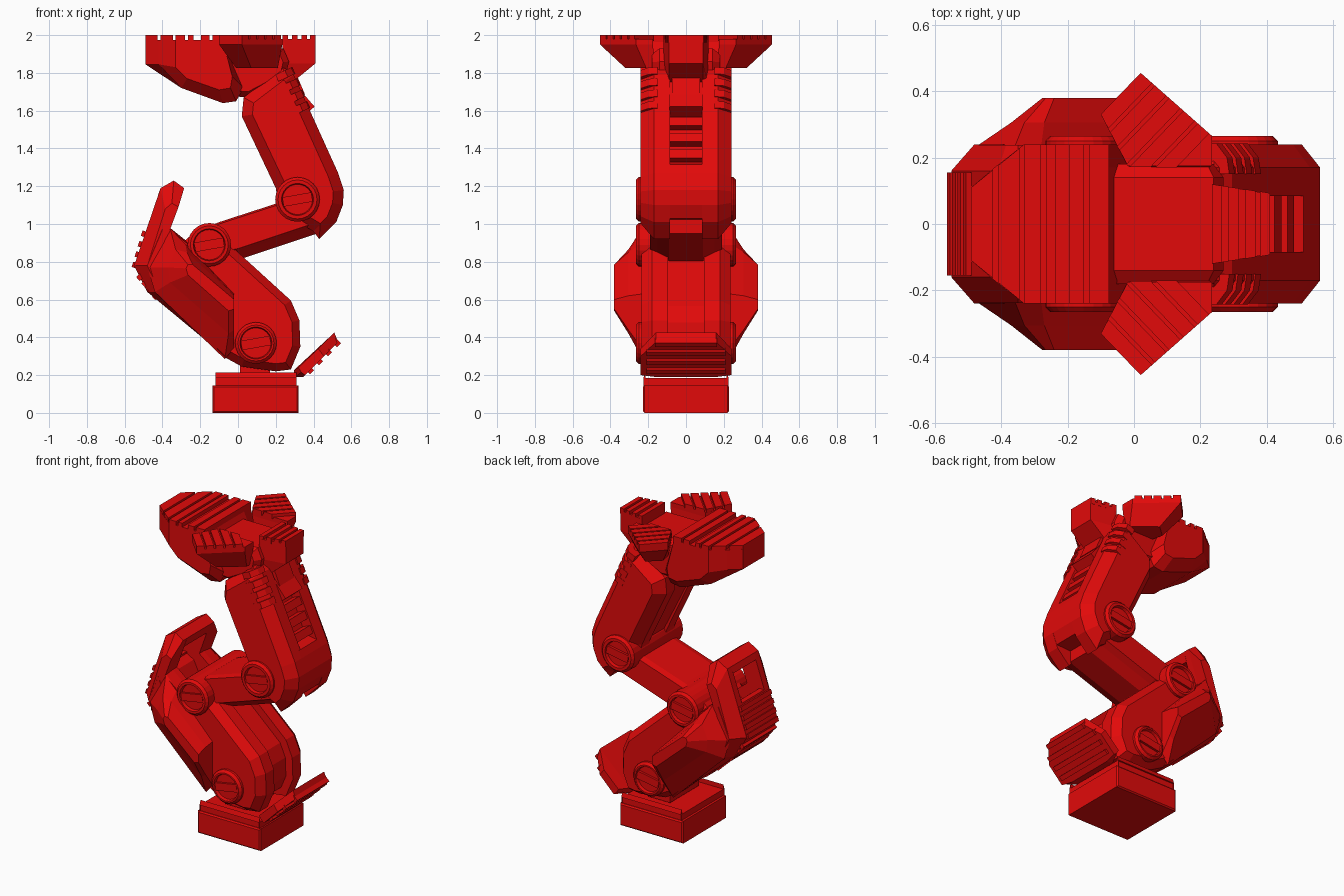
import bpy, bmesh, math
from mathutils import Vector, Matrix

red = bpy.data.materials.new("bright red")
red.diffuse_color = (0.76, 0.003, 0.003, 1)


def finish(name, bm):
    bmesh.ops.recalc_face_normals(bm, faces=bm.faces)
    me = bpy.data.meshes.new(name)
    bm.to_mesh(me)
    bm.free()
    me.materials.append(red)
    ob = bpy.data.objects.new(name, me)
    bpy.context.collection.objects.link(ob)
    return ob


def skin(bm, layers, up=False):
    """Join xz profiles placed at successive y values (or xy plans at z values) and cap both ends."""
    rings = [[bm.verts.new((x, v, y) if up else (x, y, v)) for x, v in p] for y, p in layers]
    n = len(rings[0])
    for a, b in zip(rings, rings[1:]):
        for i in range(n):
            j = (i + 1) % n
            bm.faces.new((a[i], a[j], b[j], b[i]))
    bm.faces.new(rings[0])
    bm.faces.new(rings[-1])


def loft(name, layers):
    """Solid through the centre, layers mirrored in y."""
    bm = bmesh.new()
    skin(bm, [(-y, p) for y, p in reversed(layers)] + layers)
    return finish(name, bm)


def pair(name, layers):
    """Two separate solids, left and right."""
    bm = bmesh.new()
    for s in (-1, 1):
        skin(bm, [(s * y, p) for y, p in layers])
    return finish(name, bm)


def stack(name, layers, sides=(1,)):
    """Plan outlines stacked upwards, optionally mirrored in y."""
    bm = bmesh.new()
    for s in sides:
        skin(bm, [(z, [(x, s * y) for x, y in p]) for z, p in layers], True)
    return finish(name, bm)


def inset(p, d):
    """Move every side of a profile inwards by d."""
    area = sum(a[0] * b[1] - b[0] * a[1] for a, b in zip(p, p[1:] + p[:1]))
    s, out = (1 if area > 0 else -1), []
    for i in range(len(p)):
        a, b, c = (Vector(p[k % len(p)]) for k in (i - 1, i, i + 1))
        e, f = (b - a).normalized(), (c - b).normalized()
        n, m = Vector((-e.y, e.x)) * s, Vector((-f.y, f.x)) * s
        out.append(tuple(b + (n + m) * d / max(0.4, 1 + n.dot(m))))
    return out


def rect(x0, x1, z0, z1):
    return [(x0, z0), (x1, z0), (x1, z1), (x0, z1)]


def circle(c, r, n=24):
    return [(c[0] + r * math.cos(2 * math.pi * i / n), c[1] + r * math.sin(2 * math.pi * i / n)) for i in range(n)]


def bar(a, b, t):
    """Profile of a strip from a to b, thickness t."""
    a, b = Vector(a), Vector(b)
    d = (b - a).normalized() * t / 2
    n = Vector((-d.y, d.x))
    return [tuple(v) for v in (a + n, b + n, b - n, a - n)]


def along(a, b, n):
    return [Vector(a).lerp(Vector(b), (i + 0.5) / n) for i in range(n)]


# base block with stepped rim and neck
base = rect(-0.135, 0.32, 0, 0.145)
loft("base_block", [(0.22, base), (0.228, inset(base, 0.008))])
loft("base_rim", [(0.225, rect(-0.12, 0.31, 0.14, 0.185)), (0.215, rect(-0.12, 0.31, 0.14, 0.215))])
loft("base_neck", [(0.15, rect(0.01, 0.17, 0.2, 0.34))])

# small ridged plate beside the base
plate = [(0.30, 0.19), (0.345, 0.19), (0.53, 0.375), (0.51, 0.425), (0.295, 0.225)]
short = [(0.335, 0.215), (0.355, 0.20), (0.455, 0.30), (0.425, 0.34), (0.32, 0.24)]
loft("ankle_plate", [(0.16, plate), (0.24, short)])
for c in along((0.36, 0.20), (0.55, 0.39), 4):
    loft("ankle_plate_ridge", [(0.21 if c.x < 0.5 else 0.165, bar(c + Vector((-0.02, 0.02)), c + Vector((0.008, -0.008)), 0.03))])

# lower leg: twin side cheeks around a recessed core
leg = [(-0.06, 0.905), (0.28, 0.595), (0.325, 0.49), (0.33, 0.35), (0.28, 0.23), (0.2, 0.22),
       (0.02, 0.245), (-0.08, 0.3), (-0.42, 0.62), (-0.4, 0.8), (-0.25, 0.94), (-0.14, 0.99)]
pair("lower_leg_cheek", [(0.095, leg), (0.18, leg), (0.235, inset(leg, 0.04))])
loft("lower_leg_core", [(0.1, inset(leg, 0.05))])

# flared armour wrapped round the lower leg
core = [(-0.55, 0.78), (-0.47, 0.97), (-0.40, 0.93), (-0.25, 0.62), (-0.1, 0.46), (-0.07, 0.30), (-0.48, 0.64)]
mid = [(-0.48, 0.77), (-0.36, 0.98), (-0.28, 0.90), (-0.02, 0.63), (-0.02, 0.34), (-0.07, 0.285), (-0.44, 0.64)]
high = [(-0.37, 0.77), (-0.33, 0.865), (-0.27, 0.85), (-0.02, 0.62), (-0.02, 0.44), (-0.05, 0.42), (-0.36, 0.69)]
top = [(-0.275, 0.765), (-0.265, 0.785), (-0.24, 0.785), (-0.02, 0.60), (-0.02, 0.55), (-0.05, 0.54), (-0.265, 0.73)]
pair("lower_leg_armour", [(0.23, mid), (0.305, high), (0.38, top)])
loft("armour_back", [(0.16, core), (0.24, [(x + 0.07 if x < -0.4 else x, z) for x, z in core])])

# knee guard: open frame of two arms, top bar and ridged plates
arm = [(-0.55, 0.78), (-0.41, 1.19), (-0.34, 1.23), (-0.285, 1.19), (-0.36, 0.98), (-0.26, 0.90), (-0.44, 0.70)]
arm_in = [(-0.48, 0.78), (-0.385, 1.08), (-0.35, 1.11), (-0.315, 1.09), (-0.36, 0.97), (-0.26, 0.89), (-0.42, 0.70)]
pair("knee_guard_arm", [(0.115, arm), (0.16, arm), (0.238, arm_in)])
loft("knee_guard_top", [(0.12, [(-0.425, 1.15), (-0.41, 1.19), (-0.34, 1.23), (-0.285, 1.19), (-0.305, 1.13)])])
loft("knee_guard_plate", [(0.12, [(-0.55, 0.78), (-0.485, 0.97), (-0.45, 0.97), (-0.45, 0.72)])])
for c in along((-0.555, 0.755), (-0.49, 0.975), 4):
    loft("knee_ridge", [(0.155, bar(c + Vector((0.04, -0.013)), c + Vector((-0.012, 0.004)), 0.03))])
for c in along((-0.54, 0.73), (-0.43, 0.595), 4):
    loft("shin_ridge", [(0.17, bar(c + Vector((0.04, 0.035)), c + Vector((-0.004, -0.004)), 0.028))])

# link between the two upper joints, narrower underneath
link = [(-0.22, 0.96), (-0.1, 1.01), (0.27, 1.13), (0.42, 1.1), (0.42, 0.95), (0.0, 0.81), (-0.15, 0.78), (-0.24, 0.84)]
raised = [(x, z - 0.01 if z > 0.955 else z + 0.06) for x, z in link]
loft("link", [(0.09, link), (0.15, [(x, max(z, w - 0.02)) for (x, z), (_, w) in zip(link, raised)]), (0.19, raised)])

# thigh: chamfered sides with a recessed spine
thigh = [(0.02, 1.57), (0.03, 1.67), (0.24, 1.83), (0.295, 1.79), (0.53, 1.27), (0.56, 1.18), (0.555, 1.10),
         (0.52, 1.01), (0.43, 0.92), (0.40, 0.96), (0.22, 1.07), (0.2, 1.19)]
spine = [(0.03, 1.57), (0.04, 1.66), (0.2, 1.78), (0.235, 1.77), (0.425, 1.33), (0.51, 1.315), (0.53, 1.27),
         (0.56, 1.18), (0.555, 1.10), (0.525, 1.03), (0.35, 1.02), (0.22, 1.19)]
pair("thigh_side", [(0.085, thigh), (0.17, thigh), (0.24, inset(thigh, 0.055))])
loft("thigh_spine", [(0.1, spine)])
normal = Vector((0.91, 0.415))
for c in along((0.385, 1.59), (0.50, 1.335), 3):
    loft("spine_rung", [(0.088, bar(c - normal * 0.09, c - normal * 0.01, 0.05))])
loft("spine_panel", [(0.088, bar((0.25, 1.74), (0.375, 1.595), 0.08))])
loft("spine_cap", [(0.075, [(0.2, 1.84), (0.28, 1.86), (0.355, 1.685), (0.25, 1.67)])])
for c in along((0.275, 1.84), (0.38, 1.6), 4):
    pair("thigh_fin", [(0.15, bar(c - normal * 0.09, c + normal * 0.008, 0.04)), (0.2, bar(c - normal * 0.09, c, 0.04)),
                       (0.242, bar(c - normal * 0.09, c - normal * 0.035, 0.04))])

# pivot discs with recessed hub and slot bar
for name, c, r, ang in (("ankle_joint", (0.095, 0.37), 0.11, 10), ("knee_joint", (-0.152, 0.89), 0.115, 10),
                        ("hip_joint", (0.315, 1.13), 0.118, 10)):
    loft(name, [(0.25, circle(c, r)), (0.265, circle(c, r - 0.015)), (0.265, circle(c, 0.085)), (0.245, circle(c, 0.08))])
    d = Vector((math.cos(math.radians(ang)), math.sin(math.radians(ang)))) * 0.078
    pair(name + "_slot", [(0.23, bar(Vector(c) - d, Vector(c) + d, 0.05)), (0.26, bar(Vector(c) - d, Vector(c) + d, 0.05))])

# foot centre
foot = [(-0.12, 1.93), (0.0, 1.93), (0.24, 1.93), (0.27, 1.86), (0.25, 1.77), (0.06, 1.67), (-0.08, 1.68)]
loft("foot_centre", [(0.14, foot), (0.18, inset(foot, 0.03))])

# big front toe, tapered in plan, with sole ribs
toe = [(-0.49, 1.975), (-0.49, 1.845), (-0.3, 1.72), (-0.08, 1.64), (-0.01, 1.65), (0.03, 1.72), (-0.08, 1.975)]
toe_side = [(-0.33, 1.975), (-0.33, 1.83), (-0.27, 1.77), (-0.1, 1.71), (-0.04, 1.72), (-0.03, 1.78), (-0.08, 1.975)]
loft("front_toe", [(0.11, toe), (0.17, [(x + 0.07 if x < -0.4 else x, z) for x, z in toe]), (0.24, toe_side)])
for x0, x1 in ((-0.49, -0.425), (-0.41, -0.345), (-0.33, -0.28), (-0.265, -0.235), (-0.195, -0.15), (-0.135, -0.075)):
    w0, w1 = (min(0.24, 0.11 + 0.13 * (x + 0.49) / 0.16) for x in (x0, x1))
    plan = [(x0, -w0), (x1, -w1), (x1, w1), (x0, w0)]
    stack("front_toe_rib", [(1.96, plan), (2.0, plan)])

# rear toe, tapered in plan and sloping underneath
heel = [(0.235, 1.98), (0.41, 1.98), (0.41, 1.85), (0.27, 1.735), (0.235, 1.76)]
loft("rear_toe", [(0.09, heel), (0.118, [(min(x, 0.25), z) for x, z in heel])])
for x in (0.235, 0.285, 0.335, 0.38):
    plan = [(x, -0.155 + 0.15 * x), (x + 0.03, -0.15 + 0.15 * x), (x + 0.03, 0.15 - 0.15 * x), (x, 0.155 - 0.15 * x)]
    stack("rear_toe_rib", [(1.96, plan), (2.0, plan)])

# splayed side toes, tips sloping up towards the sole, with slanted ribs
claw = [(-0.10, 0.33), (0.02, 0.455), (0.235, 0.265), (0.235, 0.175), (-0.02, 0.175)]
under = [(-0.01, 0.25), (0.07, 0.32), (0.21, 0.21), (0.21, 0.165), (0.01, 0.165)]
stack("side_toe", [(1.825, under), (1.95, claw), (1.98, claw)], (1, -1))
for t in (0.0, 0.2, 0.4, 0.6, 0.8):
    plan = []
    for q in (t, t + 0.16):
        p = Vector(claw[1]).lerp(Vector(claw[2]), q)
        reach = 1 + 0.62 * q if q < 0.59 else 1.366 - 1.47 * (q - 0.59)
        ends = [tuple(p), tuple(p - Vector((0.12, 0.125)) * reach)]
        plan += ends if q == t else ends[::-1]
    stack("side_toe_rib", [(1.97, plan), (2.0, plan)], (1, -1))
